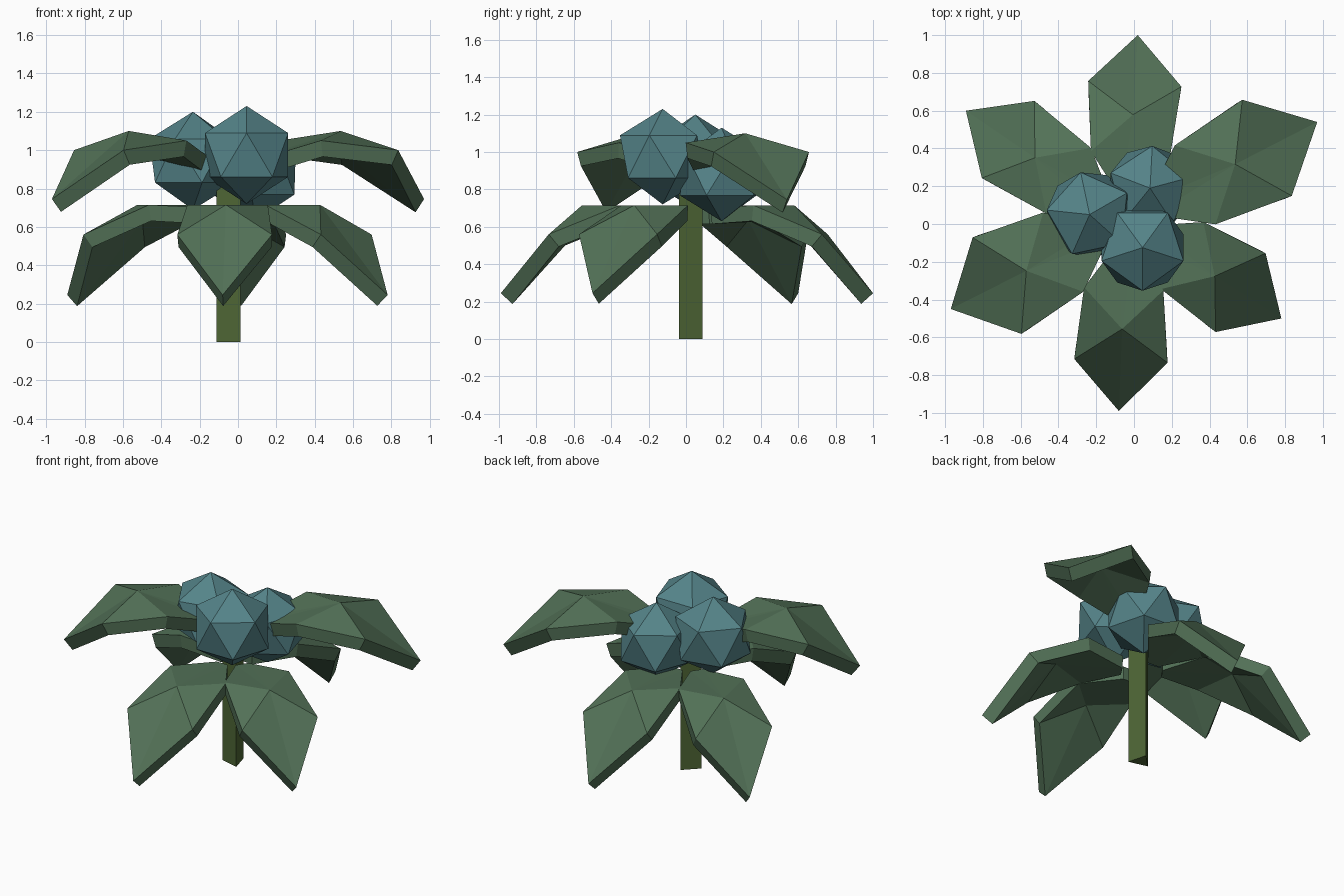
import bpy, bmesh, math
from mathutils import Vector

if "Cube" in bpy.data.objects:
    bpy.data.objects.remove(bpy.data.objects["Cube"])

CX, CY = -0.04, 0.02  # plant axis


def material(name, rgb):
    m = bpy.data.materials.new(name)
    m.diffuse_color = (*rgb, 1)
    m.use_nodes = True
    m.node_tree.nodes["Principled BSDF"].inputs["Base Color"].default_value = m.diffuse_color
    return m


LEAF = material("leaf_green", (0.085, 0.165, 0.095))
BERRY = material("berry_teal", (0.09, 0.23, 0.25))
STEM = material("stem_green", (0.075, 0.13, 0.035))


def leaf(name, tip, levels, wide, side):
    """Drooping kite-shaped leaf: a fan of faces around a ridge point, given thickness."""
    axis = Vector((tip[0] - CX, tip[1] - CY, 0))
    length = axis.length
    axis.normalize()
    across = Vector((-axis.y, axis.x, 0))
    z_root, z_side, z_ridge, z_wide, z_tip = levels

    def point(r, w, z):
        return Vector((CX, CY, z)) + axis * (r * length) + across * w

    rim = [point(0.12, -0.04, z_root), point(0.36, -side, z_side), point(0.737, -wide, z_wide),
           point(1, 0, z_tip),
           point(0.737, wide, z_wide), point(0.36, side, z_side), point(0.12, 0.04, z_root)]
    bm = bmesh.new()
    ridge = bm.verts.new(point(0.57, 0, z_ridge))
    vs = [bm.verts.new(p) for p in rim]
    for i in range(len(vs)):
        bm.faces.new((ridge, vs[i], vs[(i + 1) % len(vs)]))
    me = bpy.data.meshes.new(name)
    bm.to_mesh(me)
    bm.free()
    me.materials.append(LEAF)
    ob = bpy.data.objects.new(name, me)
    bpy.context.collection.objects.link(ob)
    mod = ob.modifiers.new("thickness", 'SOLIDIFY')
    mod.thickness = 0.085
    mod.offset = -1


# Four low leaves, two raised leaves
LOW = (0.70, 0.715, 0.715, 0.56, 0.245)
HIGH = (0.95, 1.05, 1.10, 1.0, 0.745)
for name, tip in (("front", (-0.08, -0.99)), ("front_right", (0.78, -0.50)),
                  ("back", (0.02, 1.0)), ("back_left", (-0.89, 0.60))):
    leaf("low_leaf_" + name, tip, LOW, 0.247, 0.21)
for name, tip in (("back_right", (0.97, 0.54)), ("front_left", (-0.97, -0.45))):
    leaf("high_leaf_" + name, tip, HIGH, 0.286, 0.235)

# Three faceted berries
for i, (loc, r, turn) in enumerate((((0.045, -0.125, 0.975), 0.255, -90),
                                    ((-0.235, 0.05, 0.945), 0.255, 30),
                                    ((0.085, 0.19, 0.88), 0.25, 15))):
    bpy.ops.mesh.primitive_ico_sphere_add(subdivisions=1, radius=r, location=loc,
                                          rotation=(0, 0, math.radians(turn)))
    ob = bpy.context.object
    ob.name = f"berry_{i + 1}"
    ob.data.materials.append(BERRY)

# Three-sided stem, one corner to the front right
bm = bmesh.new()
H = 0.85
ring = [(CX + 0.075 * math.cos(math.radians(a)), 0.015 + 0.075 * math.sin(math.radians(a)))
        for a in (-45, 75, 195)]
base = bm.faces.new([bm.verts.new((x, y, 0)) for x, y in ring])
top = bmesh.ops.extrude_face_region(bm, geom=[base], use_keep_orig=True)
bmesh.ops.translate(bm, vec=(0, 0, H),
                    verts=[g for g in top["geom"] if isinstance(g, bmesh.types.BMVert)])
bmesh.ops.recalc_face_normals(bm, faces=bm.faces)
me = bpy.data.meshes.new("stem")
bm.to_mesh(me)
bm.free()
me.materials.append(STEM)
bpy.context.collection.objects.link(bpy.data.objects.new("stem", me))
